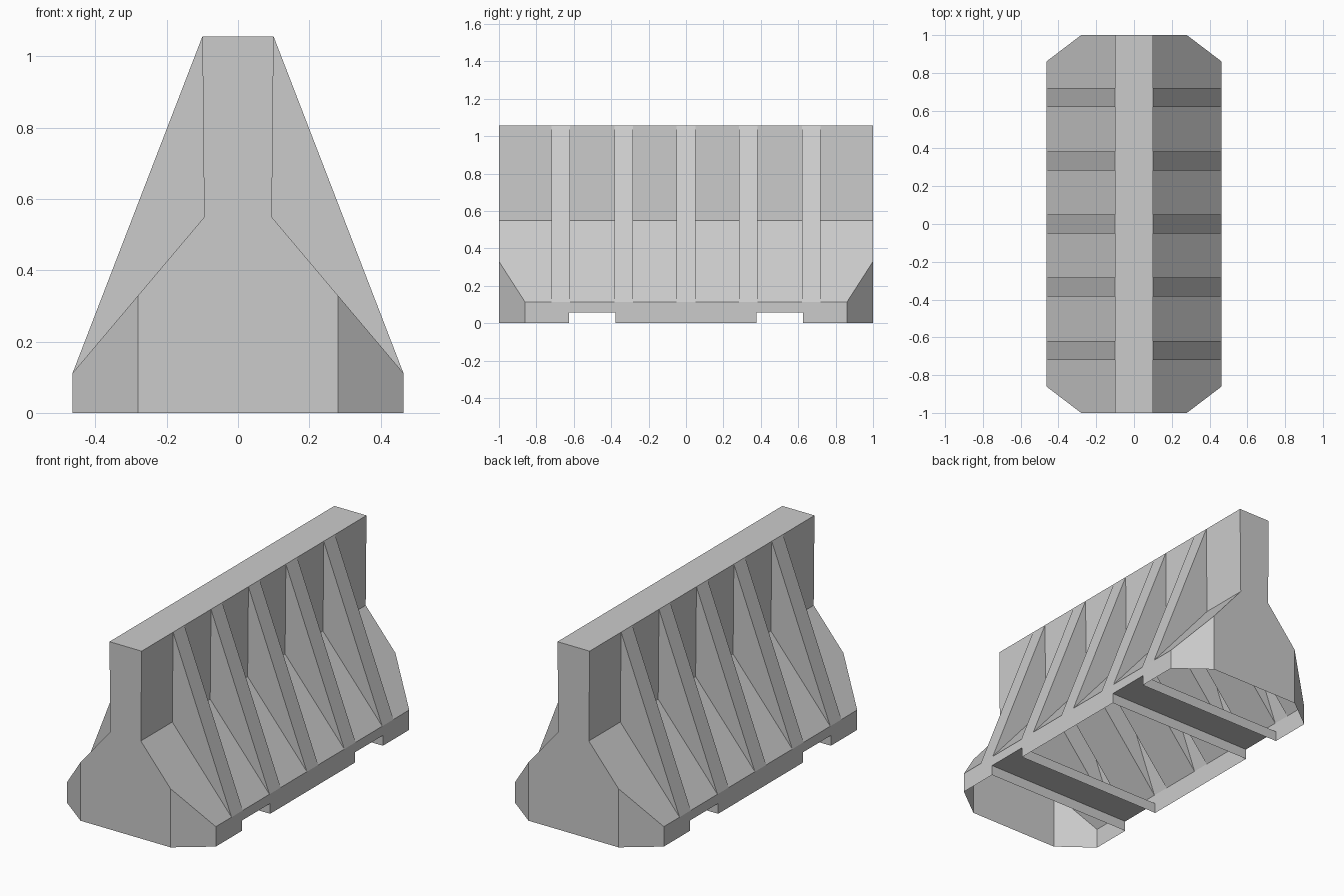
import bpy, bmesh
from mathutils import Vector

if "Cube" in bpy.data.objects:
    bpy.data.objects.remove(bpy.data.objects["Cube"])

H, W, BASE = 1.056, 0.464, 0.112          # height, half width, kerb height
TOP, NECK_X, NECK_Z = 0.10, 0.095, 0.549  # half widths of the upper wall
CX, CY = 0.28, 0.86                       # corner chamfer
CZ = BASE + (W - CX) / (W - NECK_X) * (NECK_Z - BASE)
RIBS, RIB_W = [-0.67, -0.333, 0.0, 0.333, 0.67], 0.05
SLOT_IN, SLOT_OUT, SLOT_Z = 0.377, 0.626, 0.058


def build(name, faces):
    """Make an object from (points, outward direction) faces."""
    bm = bmesh.new()
    for pts, out in faces:
        f = bm.faces.new([bm.verts.new(p) for p in pts])
        f.normal_update()
        if f.normal.dot(Vector(out)) < 0:
            f.normal_flip()
    bmesh.ops.remove_doubles(bm, verts=bm.verts, dist=1e-5)
    me = bpy.data.meshes.new(name)
    bm.to_mesh(me)
    bm.free()
    ob = bpy.data.objects.new(name, me)
    bpy.context.collection.objects.link(ob)
    return ob


def strip(a, b, y0, y1):
    """Quad sweeping the x-z segment a-b along y."""
    return [(a[0], y0, a[1]), (b[0], y0, b[1]), (b[0], y1, b[1]), (a[0], y1, a[1])]


walls, ribs, kerbs, ends, slots = [], [], [], [], []
for s in (1, -1):
    top, neck, foot = (s * TOP, H), (s * NECK_X, NECK_Z), (s * W, BASE)
    out = (s, 0, 0.3)

    # recessed wall panels between the ribs
    edges = [-1.0] + [r + d for r in RIBS for d in (-RIB_W, RIB_W)] + [1.0]
    for y0, y1 in zip(edges[::2], edges[1::2]):
        walls.append((strip(top, neck, y0, y1), (s, 0, 0)))
        if y0 == -1.0 or y1 == 1.0:
            e = -1 if y0 == -1.0 else 1       # end panels lose the chamfered corner
            inner = y1 if e < 0 else y0
            walls.append(([(neck[0], inner, NECK_Z), (neck[0], e, NECK_Z), (s * CX, e, CZ),
                           (s * W, e * CY, BASE), (s * W, inner, BASE)], out))
        else:
            walls.append((strip(neck, foot, y0, y1), out))

    # sloping buttress ribs
    for r in RIBS:
        ribs.append((strip(top, foot, r - RIB_W, r + RIB_W), out))
        for d in (-1, 1):
            ribs.append(([(p[0], r + d * RIB_W, p[1]) for p in (top, neck, foot)], (0, d, 0)))

    # vertical kerb, notched by the two slots
    kerbs.append((strip(foot, (s * W, SLOT_Z), -CY, CY), (s, 0, 0)))
    for y0, y1 in ((-CY, -SLOT_OUT), (-SLOT_IN, SLOT_IN), (SLOT_OUT, CY)):
        kerbs.append((strip((s * W, SLOT_Z), (s * W, 0), y0, y1), (s, 0, 0)))

    # corner chamfers
    for e in (1, -1):
        kerbs.append(([(s * CX, e, 0), (s * W, e * CY, 0), (s * W, e * CY, BASE),
                       (s * CX, e, CZ)], (s, e, 0)))

# end faces and slot channels (the underside is open)
half = [(CX, 0), (CX, CZ), (NECK_X, NECK_Z), (TOP, H)]
profile = half + [(-x, z) for x, z in reversed(half)]
for e in (1, -1):
    ends.append(([(x, e, z) for x, z in profile], (0, e, 0)))
    slots.append((strip((-W, SLOT_Z), (W, SLOT_Z), e * SLOT_IN, e * SLOT_OUT), (0, 0, -1)))
    for y, d in ((SLOT_IN, e), (SLOT_OUT, -e)):
        slots.append(([(-W, e * y, 0), (W, e * y, 0), (W, e * y, SLOT_Z),
                       (-W, e * y, SLOT_Z)], (0, d, 0)))

build("wall_panels", walls)
build("ribs", ribs)
build("kerb_and_chamfers", kerbs)
build("end_faces", ends)
build("forklift_slots", slots)
build("top_face", [(strip((-TOP, H), (TOP, H), -1, 1), (0, 0, 1))])
